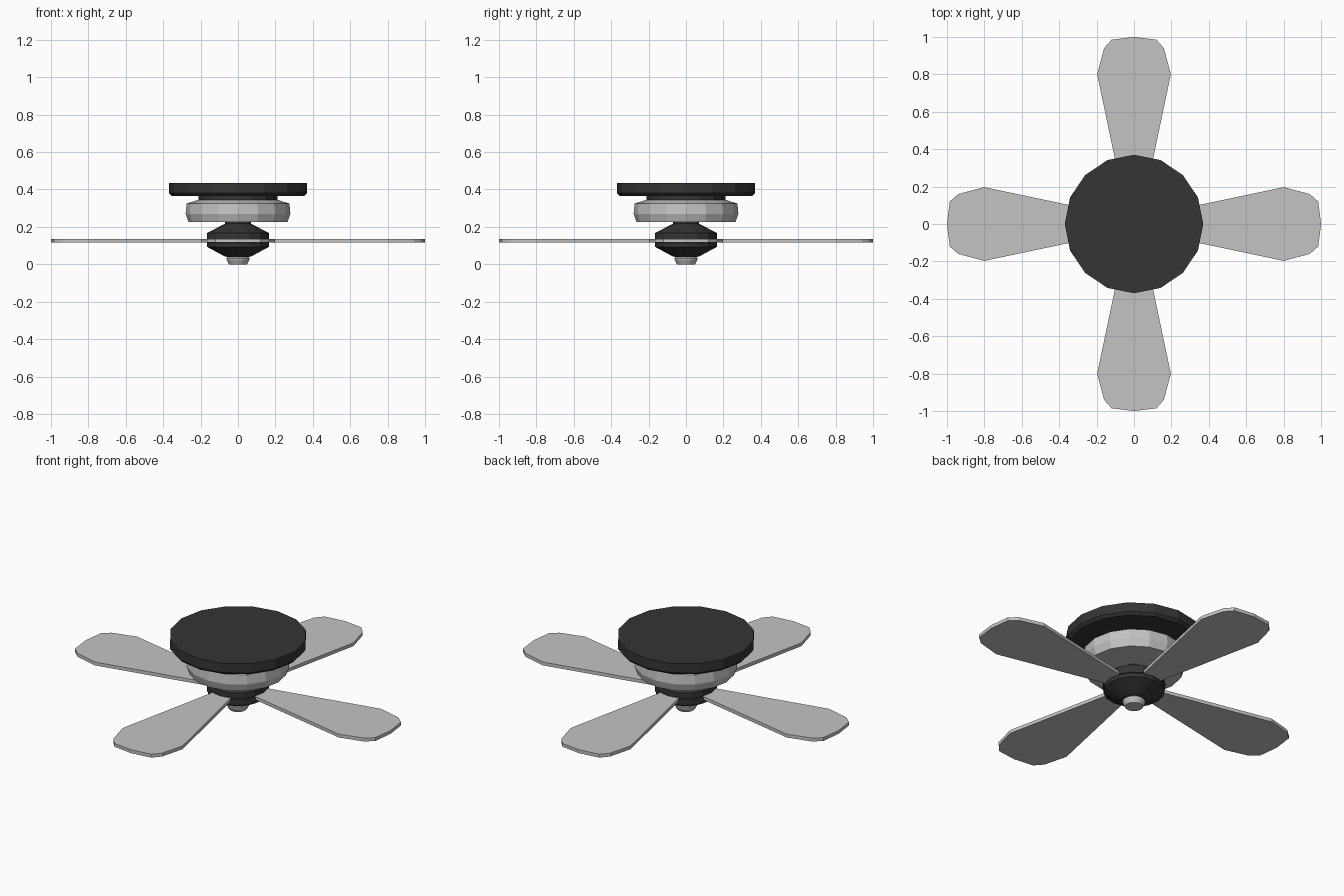
import bpy, bmesh, math
from mathutils import Matrix

if "Cube" in bpy.data.objects:
    bpy.data.objects.remove(bpy.data.objects["Cube"])


def material(name, v):
    m = bpy.data.materials.new(name)
    m.diffuse_color = (v, v, v, 1)
    m.use_nodes = True
    m.node_tree.nodes["Principled BSDF"].inputs["Base Color"].default_value = m.diffuse_color
    return m


BLACK = material("black", 0.035)
GREY = material("light grey", 0.55)


def finish(bm, name, mat):
    bmesh.ops.recalc_face_normals(bm, faces=bm.faces)
    mesh = bpy.data.meshes.new(name)
    bm.to_mesh(mesh)
    bm.free()
    mesh.materials.append(mat)
    ob = bpy.data.objects.new(name, mesh)
    bpy.context.collection.objects.link(ob)
    return ob


def lathe(name, profile, mat, sides=16):
    """Closed solid of revolution from (radius, z) points."""
    bm = bmesh.new()
    rings = []
    for r, z in profile:
        rings.append([bm.verts.new((r * math.cos(2 * math.pi * i / sides),
                                    r * math.sin(2 * math.pi * i / sides), z))
                      for i in range(sides)])
    for a, b in zip(rings, rings[1:]):
        for i in range(sides):
            j = (i + 1) % sides
            bm.faces.new((a[i], a[j], b[j], b[i]))
    bm.faces.new(rings[0])
    bm.faces.new(rings[-1])
    return finish(bm, name, mat)


# Ceiling plate and the collar below it
lathe("ceiling_plate", [(0.37, 0.435), (0.37, 0.38), (0.355, 0.365),
                        (0.21, 0.365), (0.21, 0.342)], BLACK)

# Motor housing
lathe("motor_housing", [(0.21, 0.345), (0.275, 0.325), (0.28, 0.27),
                        (0.265, 0.225)], GREY)

# Blade hub with its neck
lathe("blade_hub", [(0.07, 0.23), (0.07, 0.217), (0.165, 0.167),
                    (0.165, 0.135), (0.17, 0.133), (0.17, 0.117),
                    (0.165, 0.115), (0.165, 0.093), (0.07, 0.042),
                    (0.05, 0.038)], BLACK)

# Bottom cap
lathe("bottom_cap", [(0.05, 0.042), (0.062, 0.032), (0.06, 0.022),
                     (0.048, 0.0)], GREY)

# Four blades, each half outline mirrored across its length
half = [(0.13, 0.056), (0.80, 0.197), (0.94, 0.16), (0.985, 0.12)]
outline = half + [(1.0, 0)] + [(x, -y) for x, y in reversed(half)]
for k in range(4):
    bm = bmesh.new()
    face = bm.faces.new([bm.verts.new((x, y, 0.116)) for x, y in outline])
    ext = bmesh.ops.extrude_face_region(bm, geom=[face])
    top = [g for g in ext["geom"] if isinstance(g, bmesh.types.BMVert)]
    bmesh.ops.translate(bm, verts=top, vec=(0, 0, 0.02))
    bm.transform(Matrix.Rotation(k * math.pi / 2, 4, 'Z'))
    finish(bm, f"blade_{k + 1}", GREY)
